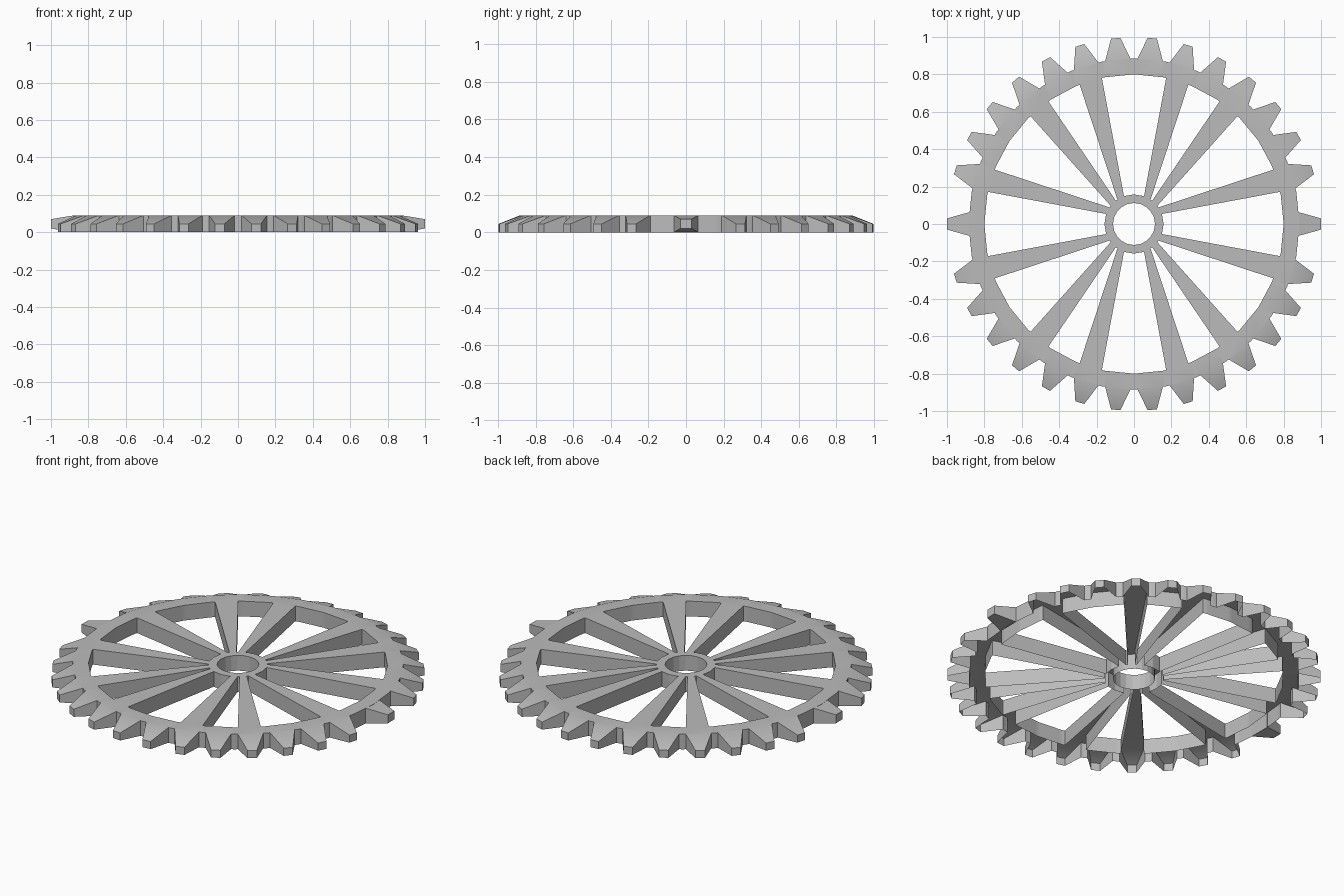
import bpy, bmesh
from math import sin, cos, pi
from mathutils import Vector

HEIGHT = 0.09            # thickness of the wheel
INSET = 0.105            # share of a segment left free beside a spoke or tooth
RIM_SEGMENTS, RIM_IN, RIM_OUT = 32, 0.80, 0.885
HUB_SEGMENTS, HUB_IN, HUB_OUT = 20, 0.112, 0.158
TIP_RADIUS, TIP_HALF, TIP_HEIGHT = 0.998, 0.025, 0.045

cube = bpy.data.objects.get("Cube")
if cube:
    bpy.data.objects.remove(cube, do_unlink=True)

steel = bpy.data.materials.new("grey_steel")
steel.use_nodes = True
GREY = (0.5, 0.5, 0.5, 1)
steel.diffuse_color = GREY
steel.node_tree.nodes["Principled BSDF"].inputs["Base Color"].default_value = GREY


def polar(radius, angle, z=HEIGHT):
    return Vector((radius * cos(angle), radius * sin(angle), z))


def floor(p):
    return Vector((p.x, p.y, 0))


def chord(segments, radius, i):
    """Start, two inset points and end of one straight ring segment."""
    a = polar(radius, 2 * pi * i / segments)
    b = polar(radius, 2 * pi * (i + 1) / segments)
    return [a, a.lerp(b, INSET), b.lerp(a, INSET), b]


def face(bm, *points):
    bm.faces.new([bm.verts.new(p) for p in points])


def wall(bm, a, b):
    face(bm, a, b, floor(b), floor(a))


def finish(bm, name):
    bmesh.ops.remove_doubles(bm, verts=bm.verts, dist=0.0005)
    bmesh.ops.recalc_face_normals(bm, faces=bm.faces)
    # Make sure the upper faces look upward
    top = max(bm.faces, key=lambda f: abs(f.normal.z) * f.calc_area())
    if top.normal.z < 0:
        bmesh.ops.reverse_faces(bm, faces=bm.faces)
    mesh = bpy.data.meshes.new(name)
    bm.to_mesh(mesh)
    bm.free()
    mesh.materials.append(steel)
    obj = bpy.data.objects.new(name, mesh)
    bpy.context.collection.objects.link(obj)
    bpy.ops.object.select_all(action='DESELECT')
    obj.select_set(True)
    bpy.context.view_layer.objects.active = obj
    bpy.ops.object.shade_smooth_by_angle()
    return obj


def ring(bm, segments, r_in, r_out, open_in, open_out):
    """Ring shell, open below; walls are pierced where parts join on."""
    for i in range(segments):
        inner, outer = chord(segments, r_in, i), chord(segments, r_out, i)
        face(bm, *inner, *reversed(outer))
        for side, opened in ((inner, i in open_in), (outer, i in open_out)):
            wall(bm, side[0], side[1])
            wall(bm, side[2], side[3])
            if not opened:
                wall(bm, side[1], side[2])


# Spoke positions, listed for half the wheel and repeated half a turn on
rim_spokes = [i + h for h in (0, 16) for i in (1, 4, 6, 9, 11, 14)]
hub_spokes = [i + h for h in (0, 10) for i in (1, 2, 3, 6, 7, 8)]
teeth = [i for i in range(RIM_SEGMENTS) if i % 16 not in (0, 15)]

# Rim with its sloping teeth
bm = bmesh.new()
ring(bm, RIM_SEGMENTS, RIM_IN, RIM_OUT, rim_spokes, teeth)
for i in teeth:
    a, b = chord(RIM_SEGMENTS, RIM_OUT, i)[1:3]
    middle = polar(TIP_RADIUS, 2 * pi * (i + 0.5) / RIM_SEGMENTS, TIP_HEIGHT)
    across = (b - a).normalized() * TIP_HALF
    tip_a, tip_b = middle - across, middle + across
    face(bm, a, tip_a, tip_b, b)
    wall(bm, a, tip_a)
    wall(bm, tip_a, tip_b)
    wall(bm, tip_b, b)
finish(bm, "toothed_rim")

# Hub ring
bm = bmesh.new()
ring(bm, HUB_SEGMENTS, HUB_IN, HUB_OUT, [], hub_spokes)
finish(bm, "hub")

# Tapered channel spokes, open below
bm = bmesh.new()
for i, j in zip(rim_spokes, hub_spokes):
    a, b = chord(RIM_SEGMENTS, RIM_IN, i)[1:3]
    c, d = chord(HUB_SEGMENTS, HUB_OUT, j)[1:3]
    face(bm, a, b, d, c)
    wall(bm, a, c)
    wall(bm, d, b)
finish(bm, "spokes")

# Two larger teeth, tapered on all four sides
for sign, name in ((1, "left_large_tooth"), (-1, "right_large_tooth")):
    bm = bmesh.new()
    bmesh.ops.create_cube(bm, size=1)
    for v in bm.verts:
        tip = v.co.x > 0
        half_width, half_height = (0.03, 0.025) if tip else (0.064, HEIGHT / 2)
        v.co = (sign * (1.0 if tip else 0.877),
                half_width if v.co.y > 0 else -half_width,
                HEIGHT / 2 + (half_height if v.co.z > 0 else -half_height))
    finish(bm, name)
